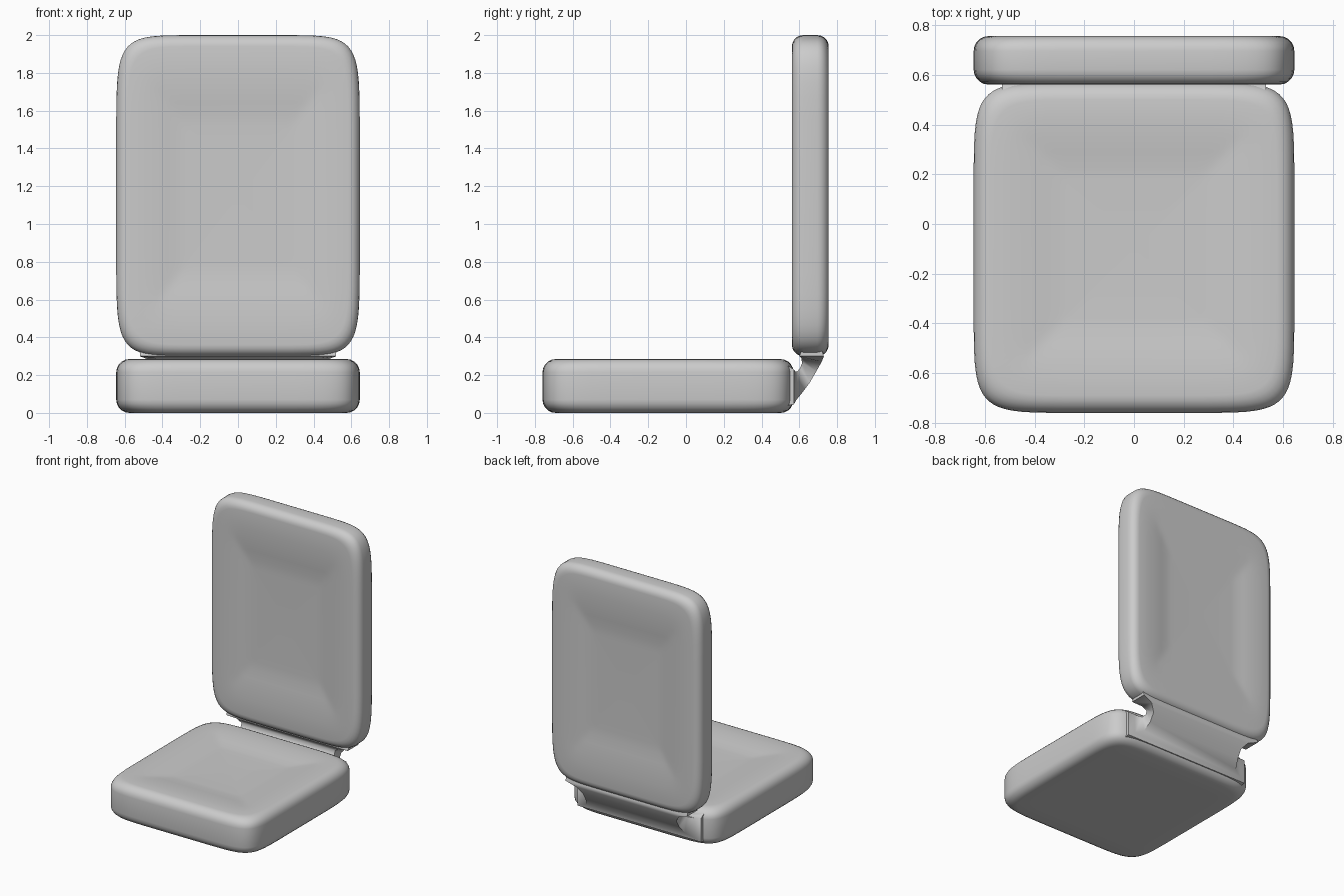
import bpy, bmesh, math
from mathutils import Matrix, Vector

if "Cube" in bpy.data.objects:
    bpy.data.objects.remove(bpy.data.objects["Cube"])

SIDES = 64


def finish(bm, name, matrix, angle=50):
    bmesh.ops.recalc_face_normals(bm, faces=bm.faces)
    bm.transform(matrix)
    mesh = bpy.data.meshes.new(name)
    bm.to_mesh(mesh)
    bm.free()
    ob = bpy.data.objects.new(name, mesh)
    bpy.context.collection.objects.link(ob)
    bpy.ops.object.select_all(action='DESELECT')
    ob.select_set(True)
    bpy.context.view_layer.objects.active = ob
    bpy.ops.object.shade_smooth_by_angle(angle=math.radians(angle))
    return ob


def ring(bm, a, b, z, n=8):
    """Soft-cornered rectangle of vertices."""
    def p(v):
        return math.copysign(abs(v) ** (2 / n), v)
    out = []
    for i in range(SIDES):
        t = 2 * math.pi * (i + 0.5) / SIDES
        out.append(bm.verts.new((a * p(math.cos(t)), b * p(math.sin(t)), z)))
    return out


def bridge(bm, r0, r1):
    n = len(r0)
    for i in range(n):
        bm.faces.new((r0[i], r0[(i + 1) % n], r1[(i + 1) % n], r1[i]))


def cushion(name, a, b, h, radius, top_dish, bottom_dish, matrix):
    """Rounded slab, half sizes a, b, h. Dishes are (scale, depth), ending at the centre."""
    bm = bmesh.new()

    def half_rings(dish, sign):
        rings = []
        for k in range(6):
            t = k / 5 * math.pi / 2
            inset = radius * (1 - math.cos(t))
            rings.append(ring(bm, a - inset, b - inset, sign * (h - radius + radius * math.sin(t))))
        for s, d in dish[:-1]:
            rings.append(ring(bm, a * s, b * s, sign * (h - d), 8 if s > 0.75 else 20))
        for r0, r1 in zip(rings, rings[1:]):
            bridge(bm, r0, r1)
        c = bm.verts.new((0, 0, sign * (h - dish[-1][1])))
        last = rings[-1]
        for i in range(SIDES):
            bm.faces.new((last[i], last[(i + 1) % SIDES], c))
        return rings[0]

    bridge(bm, half_rings(bottom_dish, -1), half_rings(top_dish, 1))
    return finish(bm, name, matrix)


# Seat: thick pad with a slight hollow on top
cushion("seat_cushion", 0.645, 0.665, 0.1425, 0.07,
        [(0.78, 0.001), (0.68, 0.004), (0.58, 0.012), (0.48, 0.02), (0.42, 0.022), (0, 0.022)],
        [(0.7, 0), (0, 0)],
        Matrix.Translation((0, -0.095, 0.1425)))

# Backrest: thin upright pad, slightly hollowed on both faces
dish = [(0.78, 0.001), (0.68, 0.004), (0.58, 0.012), (0.5, 0.02), (0.42, 0.022), (0, 0.022)]
cushion("backrest_cushion", 0.645, 0.85, 0.0975, 0.06, dish, dish,
        Matrix.Translation((0, 0.658, 1.15)) @ Matrix.Rotation(math.pi / 2, 4, 'X'))

# Hinge: pinched neck between pads; (outer y, z, inner y, z, half width)
sections = [(0.54, 0.04, 0.54, 0.25, 0.53), (0.571, 0.045, 0.571, 0.23, 0.53),
            (0.585, 0.07, 0.578, 0.22, 0.48), (0.61, 0.10, 0.59, 0.22, 0.42),
            (0.655, 0.16, 0.605, 0.24, 0.40), (0.69, 0.22, 0.615, 0.265, 0.40),
            (0.718, 0.27, 0.61, 0.29, 0.44), (0.73, 0.30, 0.60, 0.30, 0.52),
            (0.72, 0.33, 0.61, 0.33, 0.52)]
bm = bmesh.new()
loops = []
for oy, oz, iy, iz, w in sections:
    loops.append([bm.verts.new(Vector(c)) for c in
                  ((-w, oy, oz), (w, oy, oz), (w, iy, iz), (-w, iy, iz))])
for l0, l1 in zip(loops, loops[1:]):
    bridge(bm, l0, l1)
bm.faces.new(loops[0])
bm.faces.new(loops[-1])
finish(bm, "hinge_neck", Matrix.Identity(4))
